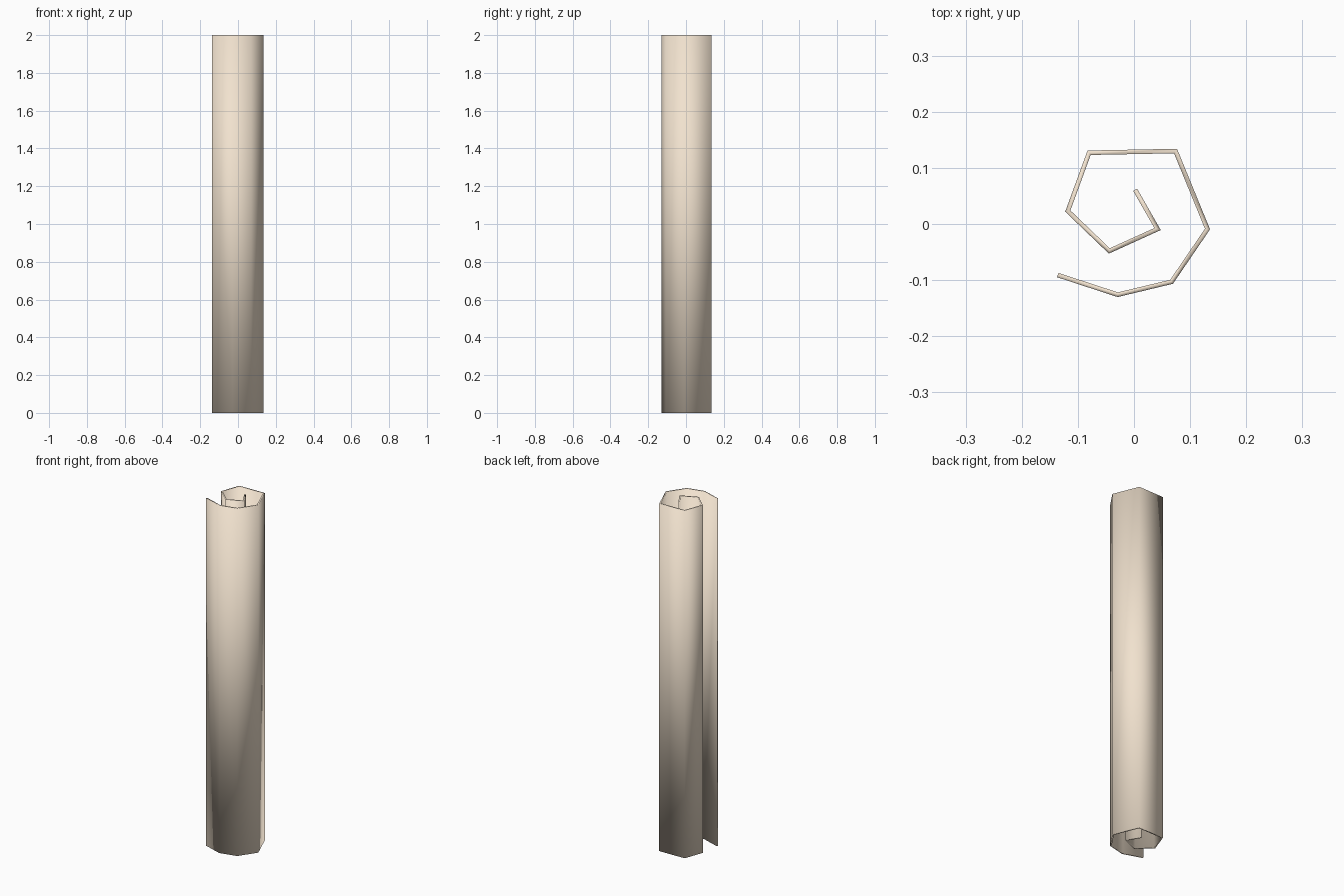
import bpy

if "Cube" in bpy.data.objects:
    bpy.data.objects.remove(bpy.data.objects["Cube"])

HEIGHT = 2.0
THICKNESS = 0.008

# Spiral centreline seen from above, inner end to outer end
spiral = [
    (0.002, 0.061), (0.042, -0.009), (-0.044, -0.048), (-0.118, 0.023),
    (-0.080, 0.127), (0.074, 0.130), (0.131, -0.009), (0.067, -0.103),
    (-0.029, -0.126), (-0.136, -0.091),
]
n = len(spiral)

# Upright sheet following the spiral
verts = [(x, y, z) for z in (0.0, HEIGHT) for x, y in spiral]
faces = [(i, i + 1, n + i + 1, n + i) for i in range(n - 1)]
mesh = bpy.data.meshes.new("rolled_sheet")
mesh.from_pydata(verts, [], faces)
mesh.update()
sheet = bpy.data.objects.new("rolled_sheet", mesh)
bpy.context.collection.objects.link(sheet)

# Give the sheet its thickness, smooth shaded all over
solid = sheet.modifiers.new("thickness", 'SOLIDIFY')
solid.thickness = THICKNESS
solid.offset = 0
solid.use_even_offset = True
for p in mesh.polygons:
    p.use_smooth = True

# Pale parchment colour
mat = bpy.data.materials.new("parchment")
mat.diffuse_color = (0.88, 0.76, 0.62, 1)
mat.use_nodes = True
mat.node_tree.nodes["Principled BSDF"].inputs["Base Color"].default_value = mat.diffuse_color
mesh.materials.append(mat)
